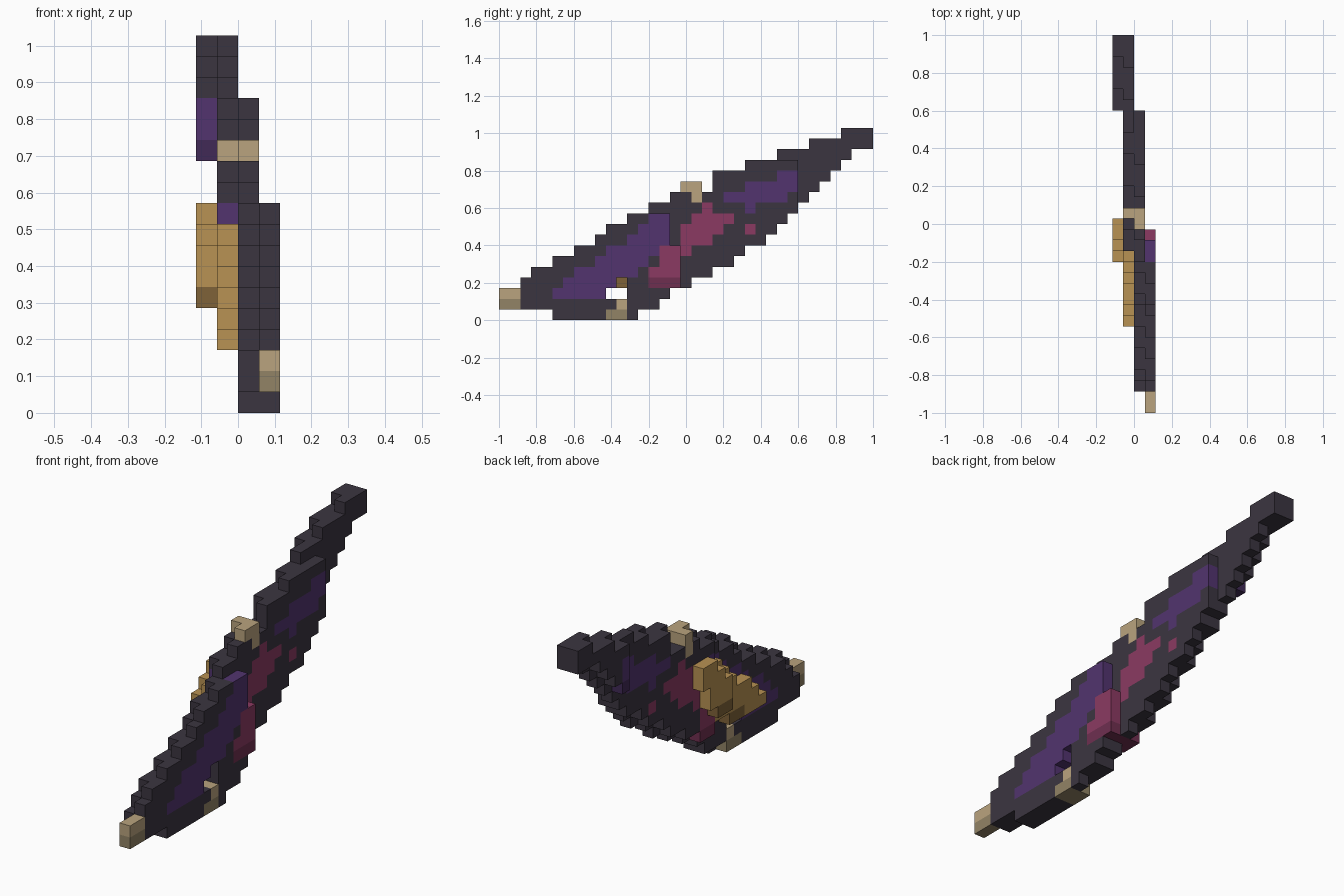
import bpy
import bmesh
from mathutils import Vector

cube = bpy.data.objects.get("Cube")
if cube:
    bpy.data.objects.remove(cube, do_unlink=True)

SIZE = 2 / 35                      # edge of one block
LENGTH = 35

COLOURS = {
    "charcoal": "3b3540", "purple": "52346f", "deep_purple": "412a56",
    "magenta": "8b3a62", "deep_magenta": "6f2f50", "bone": "baa47e",
    "deep_bone": "928466", "gold": "b89253", "deep_gold": "7f6238",
}


def to_linear(value):
    return value / 12.92 if value <= 0.04045 else ((value + 0.055) / 1.055) ** 2.4


def make_material(name, code):
    rgb = [to_linear(channel / 255) for channel in bytes.fromhex(code)]
    material = bpy.data.materials.new(name)
    material.use_nodes = True
    material.diffuse_color = (*rgb, 1)
    shader = material.node_tree.nodes["Principled BSDF"]
    shader.inputs["Base Color"].default_value = (*rgb, 1)
    shader.inputs["Roughness"].default_value = 0.9
    return material


materials = {name: make_material(name, code) for name, code in COLOURS.items()}
slots = list(materials)

# Stepped outline of the wing: upper and lower block height along its length
TOP = [3, 3, 4, 5, 5, 6, 6, 7, 7, 8, 9, 9, 10, 10, 11, 11, 12, 13, 13, 12,
       14, 14, 14, 15, 15, 15, 16, 16, 16, 17, 17, 17, 18, 18, 18]
BOTTOM = [1] * 5 + [0] * 8 + [1, 1, 2, 3, 3, 4, 4, 5, 5, 6, 7, 7] + list(range(8, 17)) + [16]

# Painted patches: row -> (first block, block after last)
PATCHES = {
    "purple": [{2: (5, 10), 3: (6, 11), 4: (7, 13), 5: (9, 14),
                6: (10, 15), 7: (12, 16), 8: (13, 16), 9: (14, 16)},
               {10: (23, 24), 11: (21, 27), 12: (23, 28), 13: (26, 28)}],
    "magenta": [{3: (14, 17), 4: (14, 17), 5: (15, 17), 6: (15, 18),
                 7: (17, 20), 8: (17, 21), 9: (18, 22), 10: (19, 20)},
                {8: (23, 24)}],
}
CLAW = {(10, 0), (11, 0), (11, 1)}
GAP = {(10, 2), (11, 2), (11, 3)}
WRIST = {(17, 12), (18, 12), (18, 11)}


def patch_colour(layer, along, row):
    """Colour of a membrane block from its place in the painted patches."""
    if layer == 0:
        if along == 28 and row in (12, 13, 14):
            return "deep_purple" if row == 12 else "purple"
        return "charcoal"
    for name, groups in PATCHES.items():
        for rows in groups:
            first, last = rows.get(row, (0, 0))
            if first <= along < last:
                low_edge = name == "magenta" and row == 3
                return "deep_magenta" if low_edge else name
    return "charcoal"


def wing_rows(layer, along):
    """Rows filled in a layer; the inner layer is one step slimmer."""
    low, high = BOTTOM[along], TOP[along]
    after, before = min(along + 1, LENGTH - 1), max(along - 1, 0)
    inner = ((layer == 0) or (layer == 1 and along < 26)
             or (layer == 2 and along < 14))
    if inner:
        low, high = max(low, BOTTOM[after]), min(high, TOP[before])
    if layer == 3:
        high = min(high, 10)
        if along == 16:
            high = 7
    if layer == 2:
        high = min(high, 15)
    return range(low, high)


# Fill all blocks: place -> (part, colour)
blocks = {}
LAYER_SPANS = {0: (28, 35), 1: (15, 35), 2: (2, 28), 3: (0, 17)}
for layer, (start, end) in LAYER_SPANS.items():
    for along in range(start, end):
        for row in wing_rows(layer, along):
            spot = (along, row)
            if spot in GAP:
                continue
            if along < 2:
                entry = ("tip_claw", "deep_bone" if row == 1 else "bone")
            elif spot in CLAW:
                entry = ("lower_claw", "deep_bone" if row == 0 else "bone")
            elif spot in WRIST:
                entry = ("wrist_spur", "bone")
            else:
                entry = ("wing_membrane", patch_colour(layer, along, row))
            blocks[(layer, along, row)] = entry

# Gold stair on the inner side: first block, then (low, high) per column
STAIRS = {
    1: (8, [(3, 4), (3, 5), (3, 6), (3, 6), (3, 7), (4, 8), (4, 9)]),
    0: (14, [(5, 8), (5, 9), (6, 10), (8, 10)]),
}
for layer, (start, columns) in STAIRS.items():
    for offset, (low, high) in enumerate(columns):
        for row in range(low, high):
            shaded = row == 5 if layer == 0 else (row == 3 and offset > 2)
            blocks[(layer, start + offset, row)] = (
                "gold_stair", "deep_gold" if shaded else "gold")


def block_faces(place):
    """Corner loops of the block sides that touch no other block."""
    for axis in range(3):
        for side in (0, 1):
            beside = list(place)
            beside[axis] += 2 * side - 1
            if tuple(beside) in blocks:
                continue
            ring = [(0, 0), (1, 0), (1, 1), (0, 1)]
            loop = []
            for a, b in ring if side else ring[::-1]:
                corner = list(place)
                corner[axis] += side
                corner[(axis + 1) % 3] += a
                corner[(axis + 2) % 3] += b
                loop.append(tuple(corner))
            yield loop


def build_part(part):
    bm = bmesh.new()
    corners = {}
    for place, (owner, colour) in blocks.items():
        if owner != part:
            continue
        for loop in block_faces(place):
            for c in loop:
                if c not in corners:
                    middle = Vector((c[0] - 2, c[1] - LENGTH / 2, c[2]))
                    corners[c] = bm.verts.new(middle * SIZE)
            face = bm.faces.new([corners[c] for c in loop])
            face.material_index = slots.index(colour)
    mesh = bpy.data.meshes.new(part)
    bm.to_mesh(mesh)
    bm.free()
    for material in materials.values():
        mesh.materials.append(material)
    bpy.context.scene.collection.objects.link(bpy.data.objects.new(part, mesh))


for part in ("wing_membrane", "tip_claw", "lower_claw", "wrist_spur", "gold_stair"):
    build_part(part)
